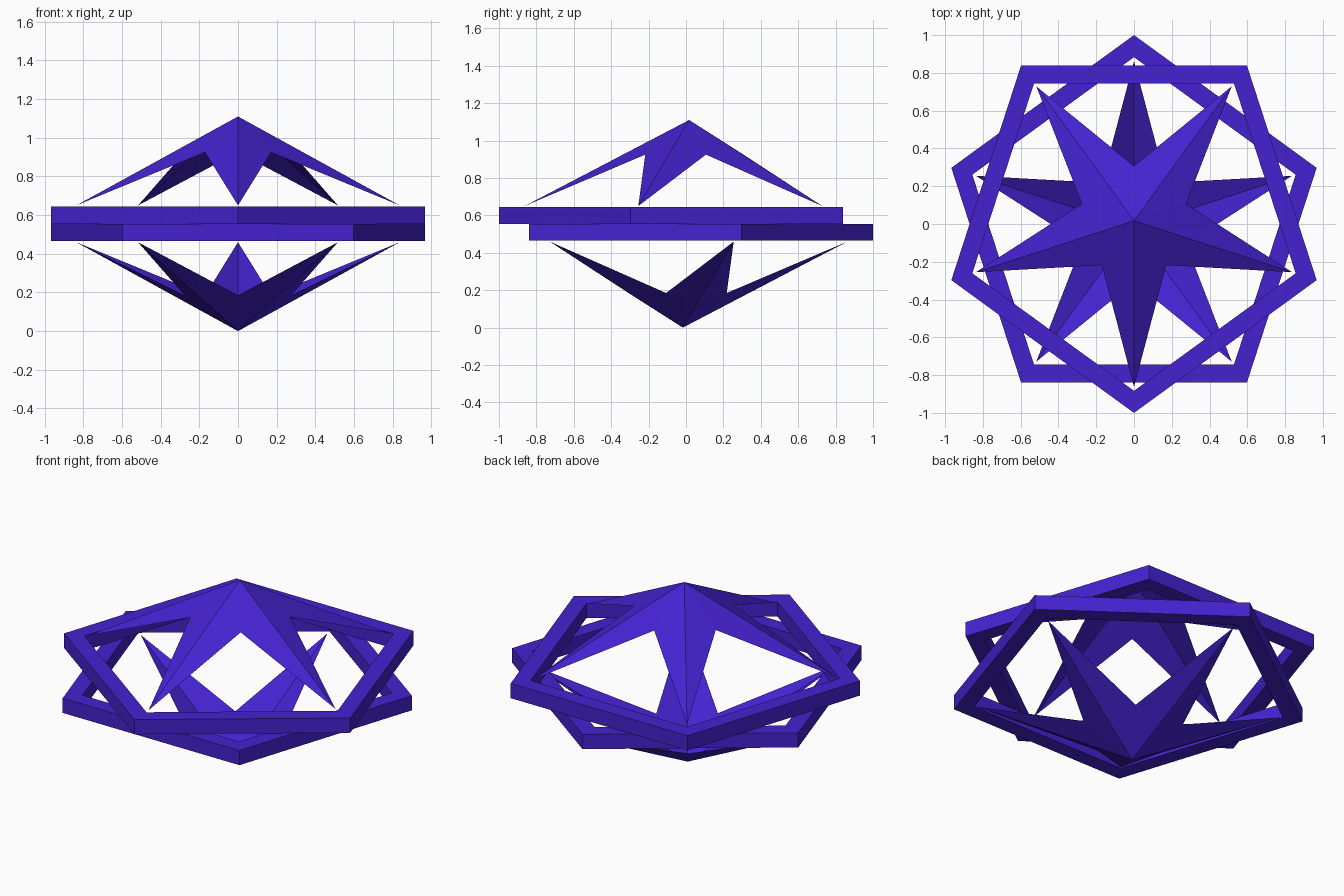
import bpy, bmesh
from math import sin, cos, pi

if "Cube" in bpy.data.objects:
    bpy.data.objects.remove(bpy.data.objects["Cube"])

MID = 0.555      # height of the plane where the two rings touch
SHIFT = 0.0169   # pentagon centre offset along y

mat = bpy.data.materials.new("violet")
mat.diffuse_color = (0.058, 0.016, 0.63, 1)
mat.use_nodes = True
mat.node_tree.nodes["Principled BSDF"].inputs["Base Color"].default_value = mat.diffuse_color


def polar(r, k, z):
    """Point k tenths of a turn from the front (-y), relative to the mid plane."""
    a = -pi / 2 + k * pi / 5
    return (r * cos(a), SHIFT + r * sin(a), z)


def make(name, verts, faces, flip):
    # flip turns the half over about the x axis
    s = -1 if flip else 1
    me = bpy.data.meshes.new(name)
    me.from_pydata([(x, s * y, MID + s * z) for x, y, z in verts], [], faces)
    me.materials.append(mat)
    ob = bpy.data.objects.new(name, me)
    bpy.context.collection.objects.link(ob)


def ring(name, flip):
    # pentagonal frame with rectangular section
    section = [(1.0169, 0), (1.0169, 0.09), (0.9, 0.09), (0.9, 0)]
    verts = [polar(r, 2 * i, z) for i in range(5) for r, z in section]
    faces = []
    for i in range(5):
        j = (i + 1) % 5
        for a in range(4):
            b = (a + 1) % 4
            faces.append((4 * i + a, 4 * j + a, 4 * j + b, 4 * i + b))
    make(name, verts, faces, flip)


def star(name, flip):
    # open five-pointed star shell, ridged along each arm
    verts = [(0, SHIFT, MID)]
    for k in range(10):
        verts.append(polar(0.88, k, 0.095) if k % 2 == 0 else polar(0.29, k, 0.37))
    faces = [(0, 1 + k, 1 + (k + 1) % 10) for k in range(10)]
    make(name, verts, faces, flip)


for half, flip in (("upper", False), ("lower", True)):
    ring(half + "_ring", flip)
    star(half + "_star", flip)
